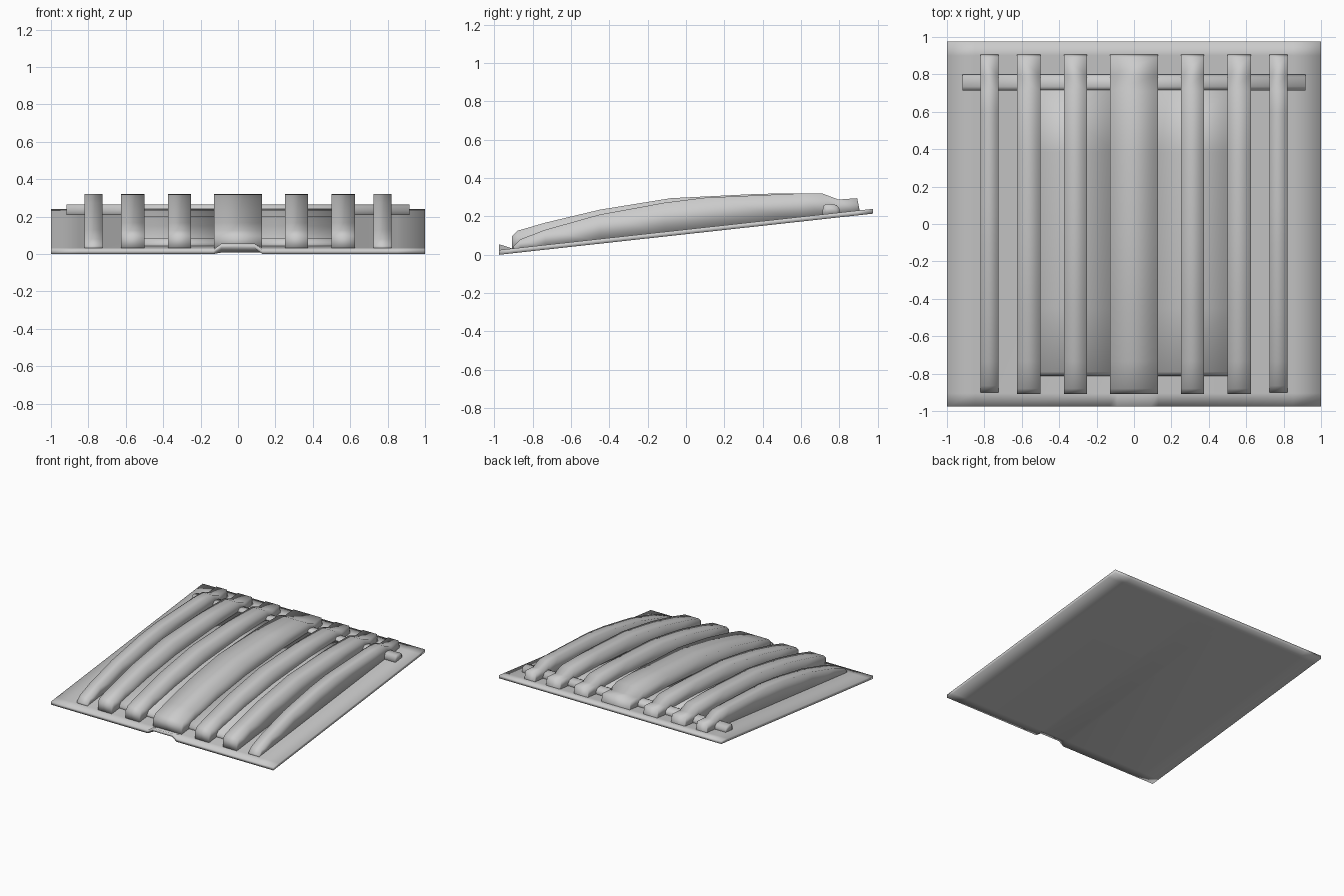
import bpy, bmesh

if "Cube" in bpy.data.objects:
    bpy.data.objects.remove(bpy.data.objects["Cube"])

SLOPE, HALF_Y, THICK = 0.11, 0.975, 0.025


def finish(bm, name):
    bmesh.ops.recalc_face_normals(bm, faces=bm.faces)
    mesh = bpy.data.meshes.new(name)
    bm.to_mesh(mesh)
    bm.free()
    mesh.polygons.foreach_set("use_smooth", [True] * len(mesh.polygons))
    obj = bpy.data.objects.new(name, mesh)
    bpy.context.collection.objects.link(obj)
    return obj


def base_z(y):
    return SLOPE * (y + HALF_Y)


def strip(name, x0, x1, top):
    """Extrude a side profile across x; its underside is sunk into the sheet."""
    bm = bmesh.new()
    rows = []
    for x in (x0, x1):
        rows.append([(bm.verts.new((x, y, z)),
                      bm.verts.new((x, y, base_z(y) + 0.012))) for y, z in top])
    a, b = rows
    n = len(top)
    for i in range(n - 1):
        bm.faces.new((a[i][0], a[i + 1][0], b[i + 1][0], b[i][0]))
        bm.faces.new((a[i][1], b[i][1], b[i + 1][1], a[i + 1][1]))
        for r in rows:
            bm.faces.new((r[i][0], r[i][1], r[i + 1][1], r[i + 1][0]))
    for i in (0, n - 1):
        bm.faces.new((a[i][0], b[i][0], b[i][1], a[i][1]))
    return finish(bm, name)


# Sloping sheet with a small raised notch in the middle of its front edge
bm = bmesh.new()
xs = (-1, -0.85, -0.13, -0.09, 0.09, 0.13, 0.85, 1)
ys = (-HALF_Y, -0.905, 0.9, HALF_Y)
layers = []
for t in (0, THICK):
    layers.append([[bm.verts.new((x, y, base_z(y) + t +
                    (0.03 if j == 0 and abs(x) < 0.1 else 0)))
                    for x in xs] for j, y in enumerate(ys)])
nx, ny = len(xs) - 1, len(ys) - 1
for g in layers:
    for j in range(ny):
        for i in range(nx):
            bm.faces.new((g[j][i], g[j][i + 1], g[j + 1][i + 1], g[j + 1][i]))
lo, hi = layers
for i in range(nx):
    for j in (0, ny):
        bm.faces.new((lo[j][i], lo[j][i + 1], hi[j][i + 1], hi[j][i]))
for j in range(ny):
    for i in (0, nx):
        bm.faces.new((lo[j][i], lo[j + 1][i], hi[j + 1][i], hi[j][i]))
finish(bm, "sloping_sheet")

# Arched ribs: the outermost pair follows a slightly lower curve
tail = [(0.71, 0.32), (0.795, 0.288), (0.893, 0.295), (0.905, 0.235)]
high = [(-0.908, 0.095), (-0.88, 0.125), (-0.735, 0.167), (-0.45, 0.235),
        (-0.08, 0.295), (0.385, 0.318)] + tail
low = [(-0.9, 0.045), (-0.865, 0.08), (-0.735, 0.13), (-0.45, 0.21),
       (-0.11, 0.272), (0.1, 0.298), (0.6, 0.32)] + tail

strip("centre_rib", -0.127, 0.127, high)
for side, s in (("left", -1), ("right", 1)):
    for label, x0, x1, prof in (("inner", 0.25, 0.375, high),
                                ("middle", 0.5, 0.625, high),
                                ("outer", 0.725, 0.82, low)):
        strip(f"{label}_rib_{side}", s * x0, s * x1, prof)
    # Shallow raised floor between the inner ribs
    strip(f"rib_floor_{side}", s * 0.1, s * 0.55,
          [(-0.812, 0.06), (-0.79, 0.085), (-0.45, 0.15), (-0.08, 0.2),
           (0.385, 0.235), (0.74, 0.245)])

# Low bar crossing all ribs near the back
strip("cross_bar", -0.917, 0.917,
      [(0.713, 0.235), (0.718, 0.257), (0.735, 0.266), (0.785, 0.26), (0.8, 0.24)])
